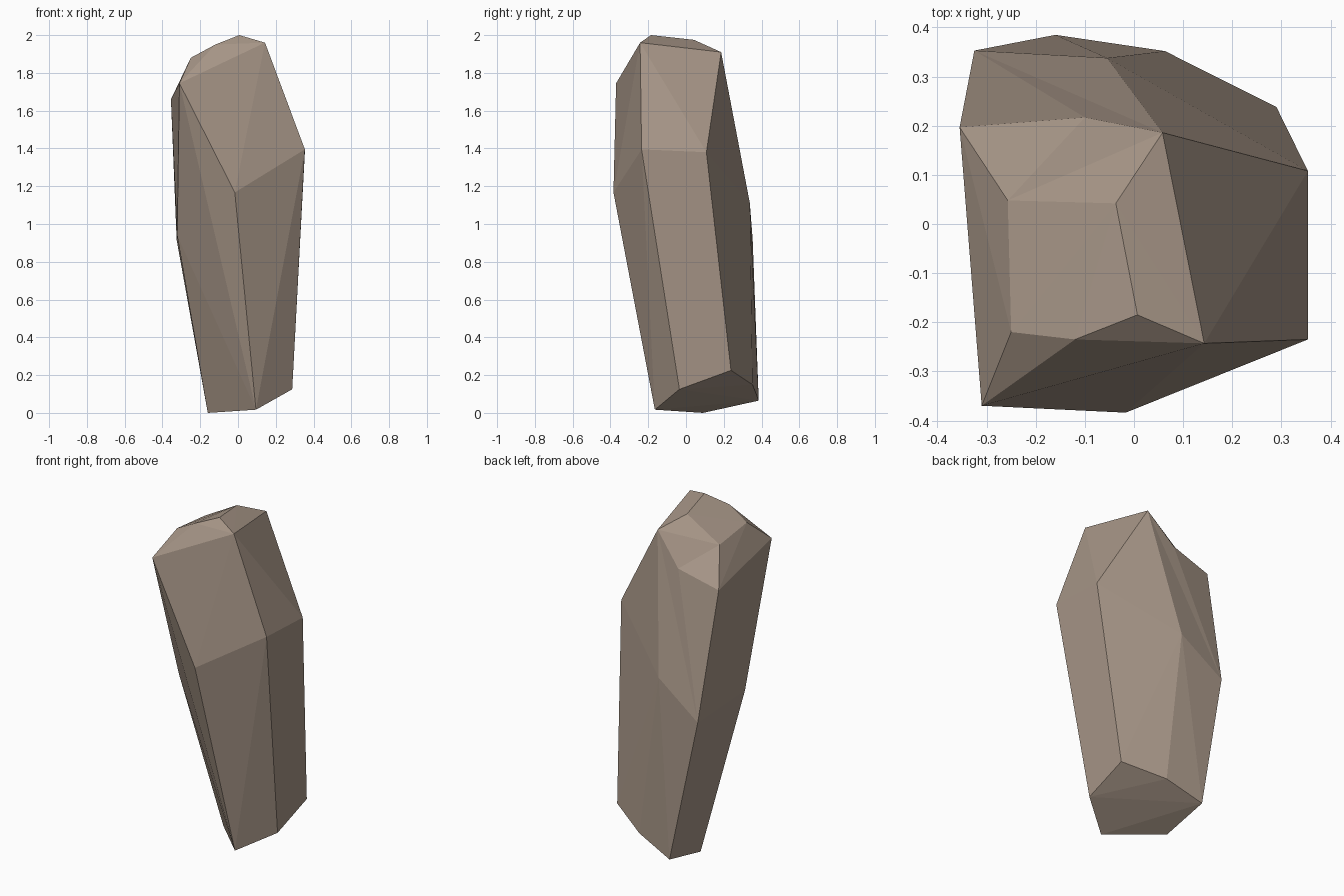
import bpy, bmesh
from mathutils import Vector

if "Cube" in bpy.data.objects:
    bpy.data.objects.remove(bpy.data.objects["Cube"])

# Facet corners of the boulder, grouped by level
base = [(-.16, .09, 0), (.095, -.165, .017), (.287, -.035, .125),
        (.29, .238, .225), (.063, .352, .15), (-.16, .385, .065)]
waist = [(-.322, -.10, .94), (-.017, -.384, 1.167), (.354, -.235, 1.395),
         (.354, .108, 1.38), (-.055, .338, 1.11), (-.325, .353, .917)]
shoulder = [(-.31, -.37, 1.745), (-.117, -.298, 1.861),
            (-.355, .197, 1.66), (.058, .186, 1.91)]
crown = [(-.257, .048, 1.85), (-.037, .042, 1.975), (.007, -.185, 2.0),
         (.143, -.243, 1.96), (-.12, -.235, 1.95), (-.25, -.22, 1.88)]

bm = bmesh.new()
for p in base + waist + shoulder + crown:
    bm.verts.new(p)
bm.verts.ensure_lookup_table()

# Faceted body as a hull of the corners
hull = bmesh.ops.convex_hull(bm, input=bm.verts[:])
left = Vector(shoulder[2])
right = Vector(shoulder[3])


def nearest(p):
    return min(bm.verts, key=lambda v: (v.co - p).length)


# Shallow notch in the rear top rim
a, b = nearest(left), nearest(right)
rim = bm.edges.get((a, b))
if rim:
    opposite = [v for f in rim.link_faces for v in f.verts if v not in (a, b)]
    _, notch = bmesh.utils.edge_split(rim, a, .6)
    for v in opposite:
        bmesh.ops.connect_verts(bm, verts=[notch, v])
    notch.co = (-.10, .217, 1.73)

bmesh.ops.delete(bm, geom=[v for v in bm.verts if not v.link_faces], context='VERTS')
bmesh.ops.recalc_face_normals(bm, faces=bm.faces[:])
print("verts", len(bm.verts), "faces", len(bm.faces), "notch", bool(rim))

mesh = bpy.data.meshes.new("boulder")
bm.to_mesh(mesh)
bm.free()

# Single stone colour
stone = bpy.data.materials.new("warm grey stone")
stone.diffuse_color = (.38, .30, .24, 1)
stone.use_nodes = True
stone.node_tree.nodes["Principled BSDF"].inputs["Base Color"].default_value = stone.diffuse_color
mesh.materials.append(stone)
bpy.context.collection.objects.link(bpy.data.objects.new("boulder", mesh))
